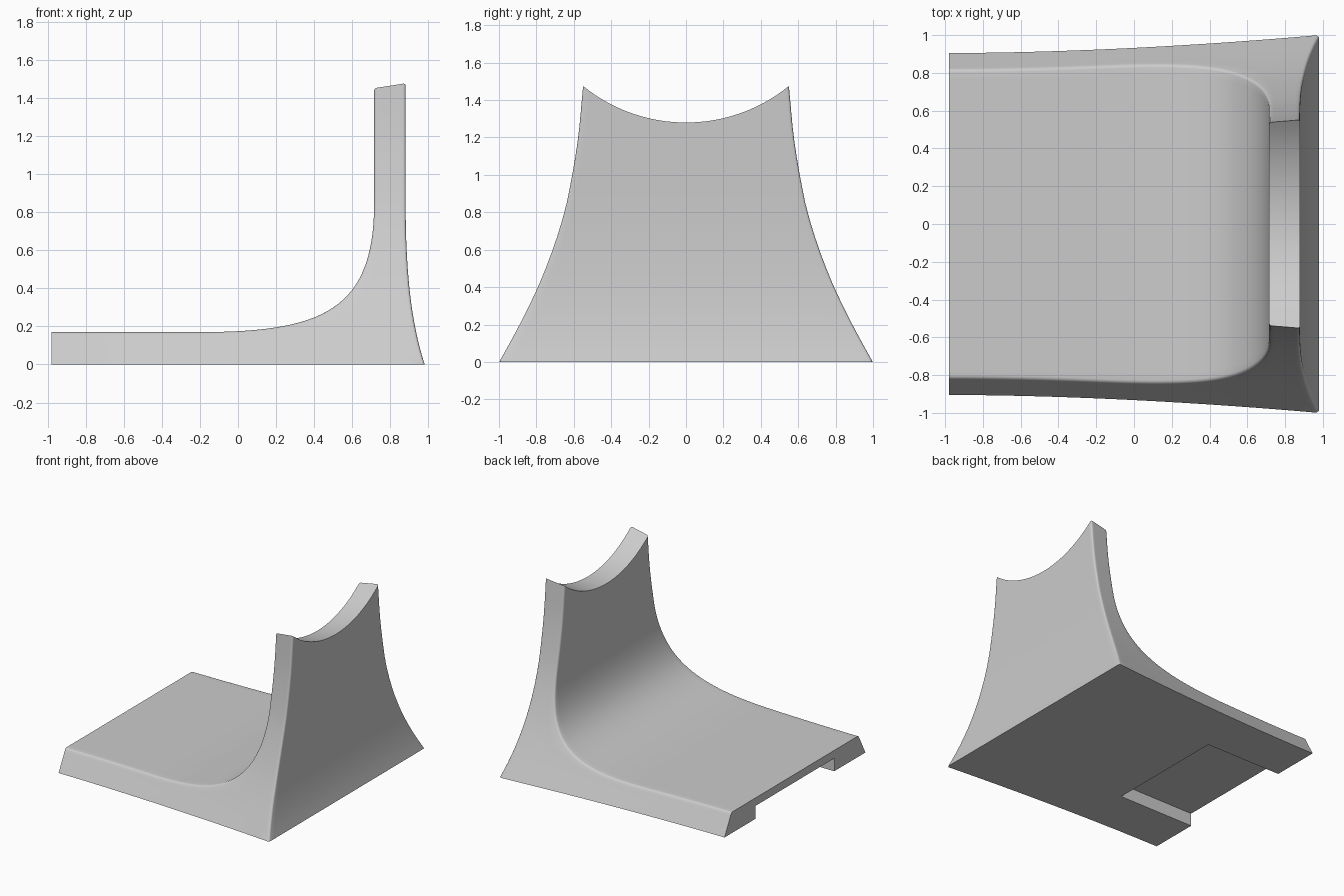
import bpy, bmesh
from math import sqrt
from mathutils import Vector

cube = bpy.data.objects.get("Cube")
if cube:
    bpy.data.objects.remove(cube, do_unlink=True)

BEND_Z, TOP_Z, END_X, FLAT_X = 0.85, 1.475, 0.98, -0.2
FLAT, FLOOR, BEND, RISE = 6, 18, 30, 8      # steps along the section
ROWS, COLS = 6, 32                          # steps through and across it
LAST = FLAT + BEND + RISE

# grey material
grey = bpy.data.materials.new("light_grey")
grey.use_nodes = True
grey.diffuse_color = (0.6, 0.6, 0.6, 1)
grey.node_tree.nodes["Principled BSDF"].inputs["Base Color"].default_value = (0.6, 0.6, 0.6, 1)


def bezier(a, b, c, d, t):
    a, b, c, d = map(Vector, (a, b, c, d))
    u = 1 - t
    return a * u**3 + b * 3 * u * u * t + c * 3 * u * t * t + d * t**3


def smooth_lookup(pts, x):
    """Cubic interpolation through (x, y) points."""
    n = len(pts) - 1
    k = max(i for i in range(n) if i == 0 or pts[i][0] <= x)

    def slope(i):
        (x0, y0), (x1, y1) = pts[max(i - 1, 0)], pts[min(i + 1, n)]
        return (y1 - y0) / (x1 - x0)

    (x0, y0), (x1, y1) = pts[k], pts[k + 1]
    h = x1 - x0
    t = (x - x0) / h
    return ((1 + 2 * t) * (1 - t)**2 * y0 + t * (1 - t)**2 * h * slope(k)
            + t * t * (3 - 2 * t) * y1 + t * t * (t - 1) * h * slope(k + 1))


FLARE = [(0, 1.0), (0.2, 0.895), (0.4, 0.8), (0.6, 0.722), (0.8, 0.66),
         (1.0, 0.616), (1.2, 0.585), (TOP_Z, 0.56)]


def half_width(x, z):
    along = max(0, (x + END_X) / (2 * END_X))
    return smooth_lookup(FLARE, z) - 0.095 * (1 - along**1.8)


def inner(i):
    """Upper face of the plate, sweeping up into the wall."""
    if i <= FLAT:
        return Vector((-END_X + (FLAT_X + END_X) * i / FLAT, 0.17))
    if i <= FLAT + BEND:
        return bezier((FLAT_X, 0.17), (0.45, 0.17), (0.715, 0.29), (0.715, BEND_Z), (i - FLAT) / BEND)
    return Vector((0.715, BEND_Z + (TOP_Z - BEND_Z) * (i - FLAT - BEND) / RISE))


def outer(i):
    """Underside, then the flared outside of the wall."""
    if i <= FLAT:
        return Vector((inner(i).x, 0))
    if i <= FLAT + FLOOR:
        return Vector((FLAT_X + (END_X - FLAT_X) * (i - FLAT) / FLOOR, 0))
    if i <= FLAT + BEND:
        t = (i - FLAT - FLOOR) / (BEND - FLOOR)
        return bezier((END_X, 0), (0.915, 0.2), (0.88, 0.45), (0.88, BEND_Z), t)
    return Vector((0.88, inner(i).y))


def place(i, j, k):
    x, z = inner(i).lerp(outer(i), j / ROWS)
    y = (2 * k / COLS - 1) * half_width(x, z)
    if z > BEND_Z:      # scoop the top of the wall to an arc
        top = 2.153 - sqrt(0.873**2 - y * y) + 0.09 * (x - 0.88)
        z = BEND_Z + (z - BEND_Z) * (top - BEND_Z) / (TOP_Z - BEND_Z)
    return x, y, z


# bracket body: the shell of a bent, tapering block
bm = bmesh.new()
verts = {}


def vert(*key):
    if key not in verts:
        verts[key] = bm.verts.new(place(*key))
    return verts[key]


def patch(na, nb, key):
    for a in range(na):
        for b in range(nb):
            bm.faces.new([vert(*key(a + da, b + db)) for da, db in ((0, 0), (1, 0), (1, 1), (0, 1))])


for end in (0, 1):
    patch(LAST, ROWS, lambda a, b: (a, b, end * COLS))
    patch(LAST, COLS, lambda a, b: (a, end * ROWS, b))
    patch(ROWS, COLS, lambda a, b: (end * LAST, a, b))
bmesh.ops.recalc_face_normals(bm, faces=bm.faces)

# soften the rim edges
rims = []
for side in (0, COLS):
    for row, first in ((0, 0), (ROWS, FLAT + FLOOR)):
        rims += [bm.edges.get((verts[i, row, side], verts[i + 1, row, side])) for i in range(first, LAST)]
bmesh.ops.bevel(bm, geom=rims, offset=0.014, segments=4, profile=0.5, affect='EDGES', clamp_overlap=True)

mesh = bpy.data.meshes.new("bracket_body")
bm.to_mesh(mesh)
bm.free()
mesh.materials.append(grey)
body = bpy.data.objects.new("bracket_body", mesh)
bpy.context.collection.objects.link(body)

# slot under the free end
bpy.ops.mesh.primitive_cube_add(size=1, location=(-0.8, 0, 0))
cutter = bpy.context.object
cutter.name = "slot_cutter"
cutter.scale = (1.0, 1.01, 0.21)
cutter.hide_render = True
cutter.data.materials.append(grey)

bpy.ops.object.select_all(action='DESELECT')
body.select_set(True)
bpy.context.view_layer.objects.active = body
cut = body.modifiers.new("slot", 'BOOLEAN')
cut.operation, cut.solver, cut.object = 'DIFFERENCE', 'EXACT', cutter
bpy.ops.object.modifier_apply(modifier=cut.name)
bpy.data.objects.remove(cutter, do_unlink=True)
bpy.ops.object.shade_smooth_by_angle(angle=0.55)
